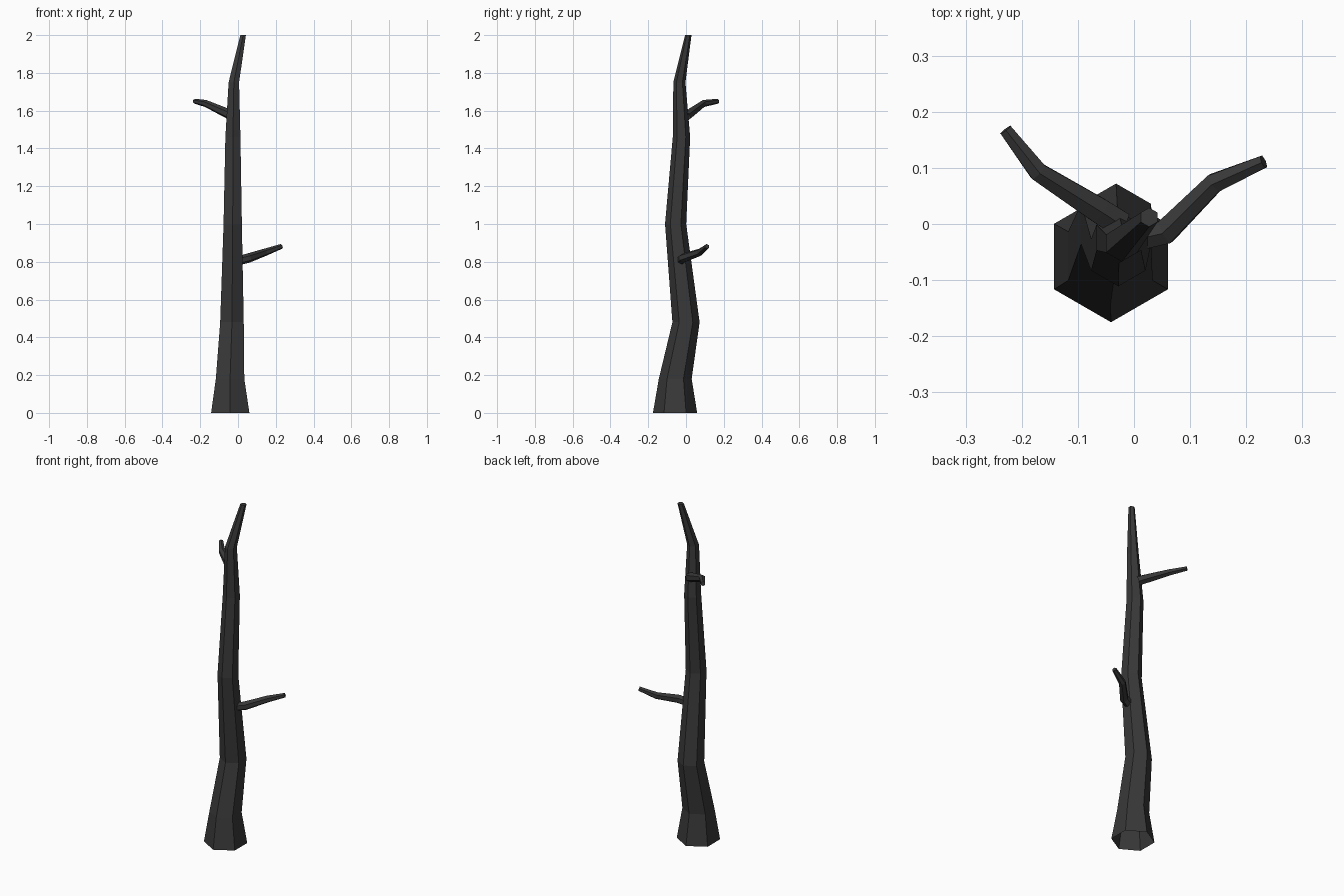
import bpy, bmesh, math
from mathutils import Vector

if "Cube" in bpy.data.objects:
    bpy.data.objects.remove(bpy.data.objects["Cube"])

bark = bpy.data.materials.new("dark_bark")
bark.diffuse_color = (0.04, 0.04, 0.04, 1)
bark.use_nodes = True
bark.node_tree.nodes["Principled BSDF"].inputs["Base Color"].default_value = bark.diffuse_color
SIDES = 6


def tube(name, path, flat=False, cap_start=False):
    """Faceted tapering tube through (x, y, z, radius) points, closed at the tip."""
    bm = bmesh.new()
    pts = [Vector(p[:3]) for p in path]
    rings = []
    for i, c in enumerate(pts):
        if flat:
            u, v = Vector((1, 0, 0)), Vector((0, 1, 0))
        else:
            a = (c - pts[i - 1]).normalized() if i else Vector()
            b = (pts[i + 1] - c).normalized() if i < len(pts) - 1 else Vector()
            t = (a + b).normalized()
            u = Vector((0, 0, 1)).cross(t).normalized()
            v = t.cross(u)
        ring = []
        for k in range(SIDES):
            ang = math.radians(90) + k * math.tau / SIDES
            ring.append(bm.verts.new(c + path[i][3] * (u * math.cos(ang) + v * math.sin(ang))))
        rings.append(ring)
    for lo, hi in zip(rings, rings[1:]):
        for k in range(SIDES):
            n = (k + 1) % SIDES
            bm.faces.new((lo[k], lo[n], hi[n], hi[k]))
    bm.faces.new(rings[-1])
    if cap_start:
        bm.faces.new(rings[0][::-1])
    me = bpy.data.meshes.new(name)
    bm.to_mesh(me)
    bm.free()
    me.materials.append(bark)
    ob = bpy.data.objects.new(name, me)
    bpy.context.collection.objects.link(ob)
    return ob


# Crooked trunk with flared, open base
tube("trunk", [
    (-0.041, -0.058, 0.00, 0.117),
    (-0.042, -0.057, 0.18, 0.087),
    (-0.032, 0.000, 0.48, 0.072),
    (-0.028, -0.055, 1.00, 0.056),
    (-0.027, -0.024, 1.46, 0.046),
    (-0.022, -0.035, 1.75, 0.032),
    (0.027, 0.012, 2.00, 0.017),
], flat=True)

# Lower branch, to the right
tube("lower_branch", [
    (0.000, -0.028, 0.805, 0.024),
    (0.056, -0.014, 0.820, 0.025),
    (0.143, 0.073, 0.850, 0.020),
    (0.231, 0.111, 0.882, 0.013),
])

# Upper branch, to the left
tube("upper_branch", [
    (-0.025, 0.000, 1.570, 0.027),
    (-0.062, 0.024, 1.588, 0.026),
    (-0.171, 0.093, 1.638, 0.019),
    (-0.229, 0.168, 1.650, 0.013),
])
